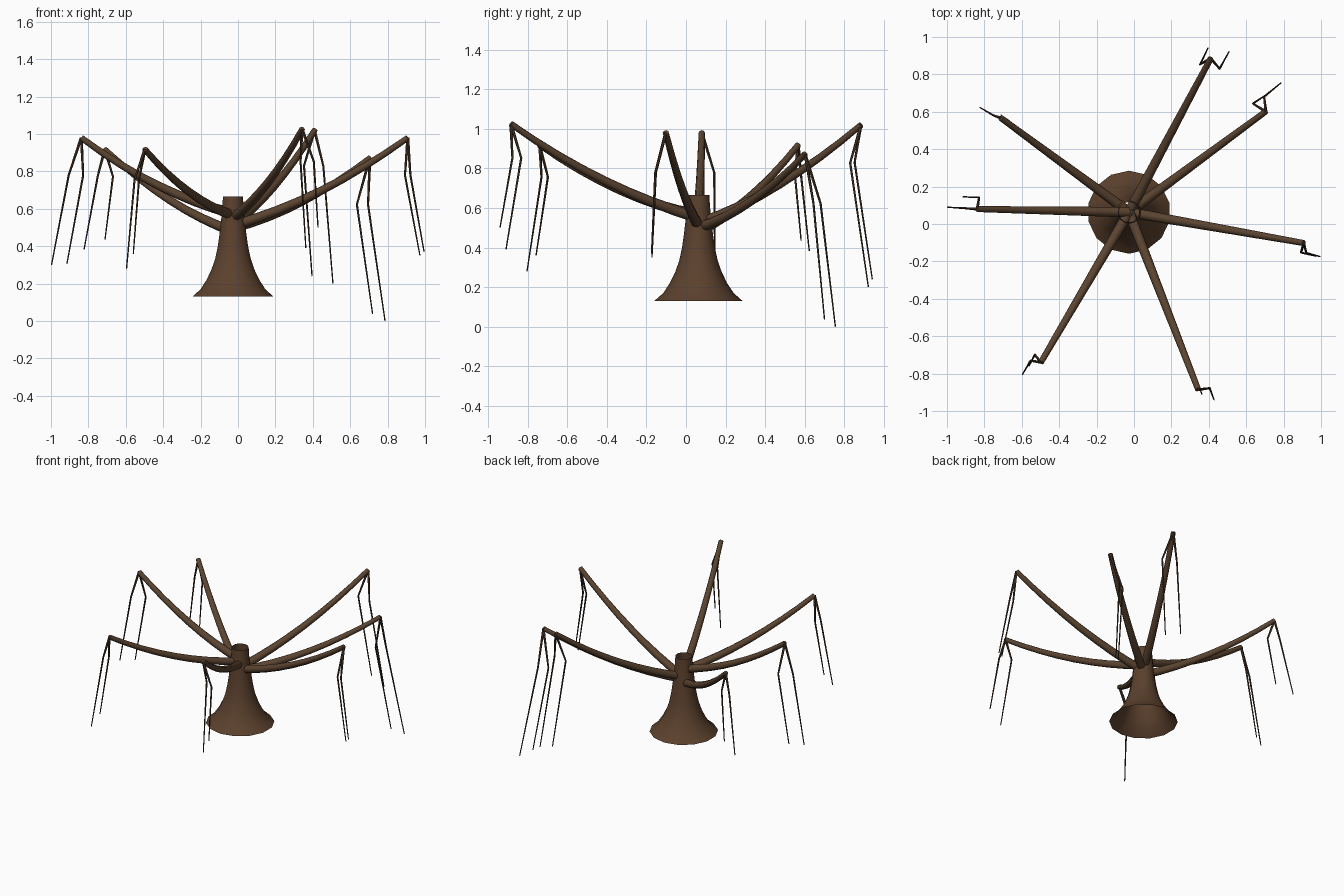
import bpy, bmesh, math
from mathutils import Vector

if "Cube" in bpy.data.objects:
    bpy.data.objects.remove(bpy.data.objects["Cube"])

CX, CY = -0.027, 0.063


def material(name, rgb):
    m = bpy.data.materials.new(name)
    m.diffuse_color = (*rgb, 1)
    m.use_nodes = True
    m.node_tree.nodes["Principled BSDF"].inputs["Base Color"].default_value = m.diffuse_color
    return m


BARK = material("bark", (0.105, 0.052, 0.026))
WOOD = material("branch_wood", (0.105, 0.058, 0.03))
TWIG = material("twig_wood", (0.06, 0.035, 0.02))


def loft(name, rings, mat, caps):
    """Skin a list of vertex rings into one smooth object."""
    bm = bmesh.new()
    rows = [[bm.verts.new(p) for p in ring] for ring in rings]
    n = len(rows[0])
    for a, b in zip(rows, rows[1:]):
        for i in range(n):
            j = (i + 1) % n
            bm.faces.new((a[i], a[j], b[j], b[i]))
    if caps:
        bm.faces.new(rows[0][::-1])
        bm.faces.new(rows[-1])
    me = bpy.data.meshes.new(name)
    bm.to_mesh(me)
    bm.free()
    ob = bpy.data.objects.new(name, me)
    bpy.context.collection.objects.link(ob)
    me.materials.append(mat)
    bpy.ops.object.select_all(action='DESELECT')
    ob.select_set(True)
    bpy.context.view_layer.objects.active = ob
    bpy.ops.object.shade_smooth_by_angle(angle=math.radians(50))
    return ob


def tube(name, pts, r0, r1, sides, mat):
    """Tapered tube along a path."""
    pts = [Vector(p) for p in pts]
    last = len(pts) - 1
    d = pts[-1] - pts[0]
    ref = Vector((-d.y, d.x, 0)).normalized()
    rings = []
    for k, p in enumerate(pts):
        t = (pts[min(k + 1, last)] - pts[max(k - 1, 0)]).normalized()
        u = (ref - t * ref.dot(t)).normalized()
        v = t.cross(u)
        r = r0 + (r1 - r0) * k / last
        rings.append([p + (u * math.cos(a) + v * math.sin(a)) * r
                      for a in (2 * math.pi * i / sides for i in range(sides))])
    return loft(name, rings, mat, True)


# Flared trunk, open at both ends
PROFILE = [(0.222, 0.131), (0.178, 0.17), (0.145, 0.22), (0.118, 0.275), (0.097, 0.335),
           (0.083, 0.40), (0.073, 0.47), (0.064, 0.55), (0.058, 0.61), (0.055, 0.666)]
SIDES = 14
loft("trunk", [[(CX + r * math.sin(-2 * math.pi * i / SIDES),
                 CY + r * math.cos(2 * math.pi * i / SIDES), z) for i in range(SIDES)]
               for r, z in PROFILE], BARK, False)

# Branches: start height, tip, then (kink, end) of each hanging twig
BRANCHES = [
    (0.52, (0.41, 0.885, 1.02), [((0.353, 0.853, 0.83), (0.396, 0.942, 0.24)),
                                 ((0.457, 0.83, 0.828), (0.508, 0.922, 0.20))]),
    (0.50, (0.705, 0.602, 0.872), [((0.636, 0.644, 0.623), (0.72, 0.70, 0.037)),
                                   ((0.695, 0.68, 0.622), (0.786, 0.755, 0.0))]),
    (0.51, (0.908, -0.102, 0.98), [((0.893, -0.152, 0.78), (0.973, -0.172, 0.35)),
                                   ((0.922, -0.155, 0.78), (0.995, -0.174, 0.37))]),
    (0.55, (0.343, -0.885, 1.025), [((0.405, -0.877, 0.853), (0.428, -0.94, 0.50)),
                                    ((0.335, -0.833, 0.853), (0.363, -0.91, 0.39))]),
    (0.565, (-0.498, -0.74, 0.918), [((-0.553, -0.731, 0.757), (-0.596, -0.804, 0.28)),
                                     ((-0.53, -0.698, 0.757), (-0.56, -0.758, 0.36))]),
    (0.575, (-0.838, 0.08, 0.98), [((-0.905, 0.085, 0.78), (-0.997, 0.09, 0.30)),
                                   ((-0.828, 0.142, 0.78), (-0.915, 0.145, 0.305))]),
    (0.48, (-0.712, 0.567, 0.918), [((-0.749, 0.58, 0.777), (-0.823, 0.623, 0.383)),
                                    ((-0.668, 0.55, 0.773), (-0.711, 0.582, 0.435))]),
]
STEPS = 8
for n, (z0, tip, twigs) in enumerate(BRANCHES, 1):
    a, c = Vector((CX, CY, z0)), Vector(tip)
    b = (a + c) / 2 - Vector((0, 0, 0.1))      # sag control point
    path = []
    for k in range(STEPS + 1):
        t = k / STEPS
        path.append(a * (1 - t) ** 2 + b * 2 * t * (1 - t) + c * t * t)
    tube(f"branch_{n}", path, 0.028, 0.016, 8, WOOD)
    for m, (kink, end) in enumerate(twigs, 1):
        tube(f"hanging_twig_{n}_{m}", [tip, kink, end], 0.0085, 0.0035, 5, TWIG)
